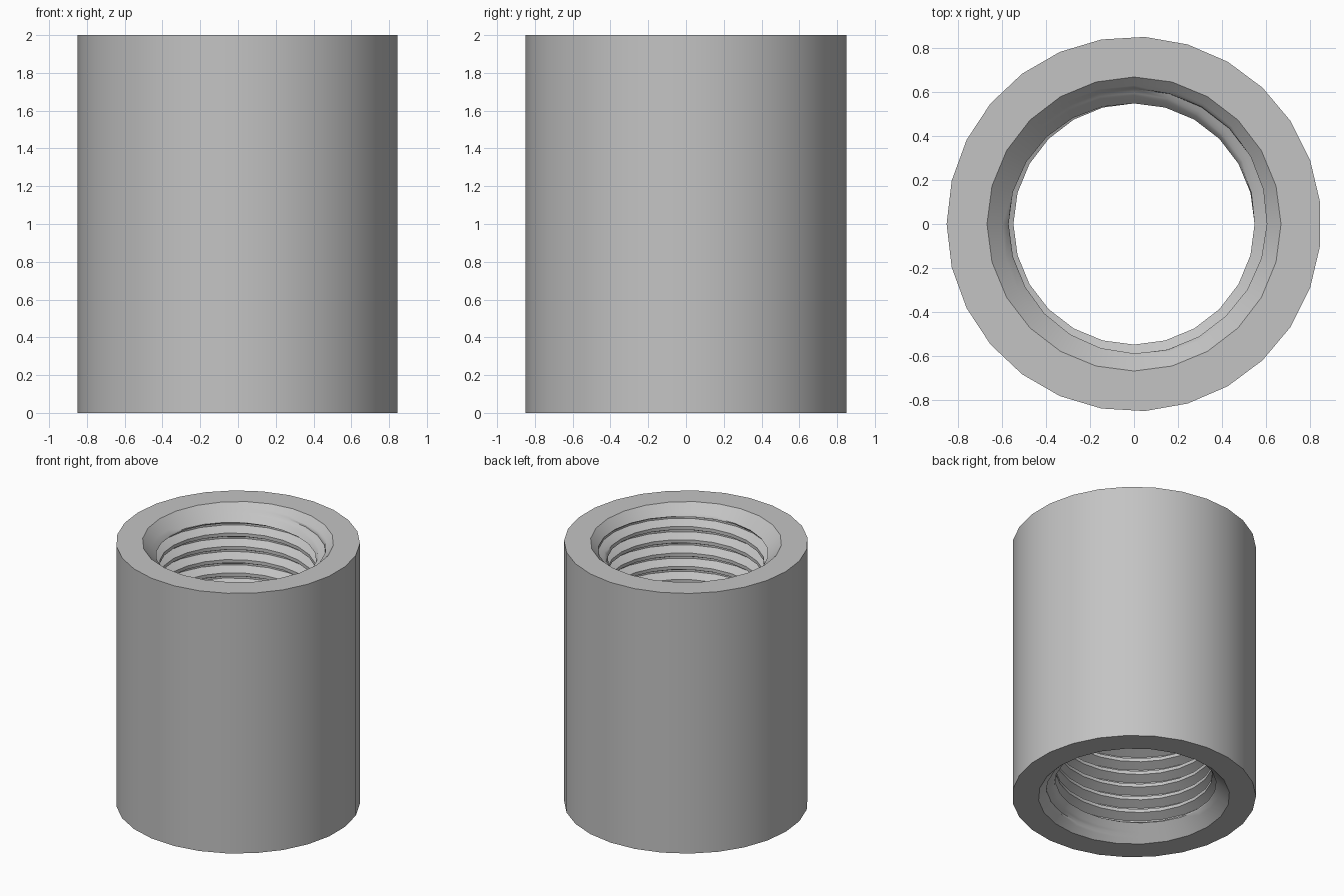
import bpy, bmesh
from math import pi, sin, cos, floor, radians

cube = bpy.data.objects.get("Cube")
if cube:
    bpy.data.objects.remove(cube)

HEIGHT, OUTER_R, OUTER_SIDES = 2.0, 0.85, 27
RIM_R, CREST_R, ROOT_R, BORE_SIDES = 0.667, 0.547, 0.612, 24
PITCH, CREST_Z = 0.102, 1.88
# Rows of one thread turn: position along the pitch
ROWS = [-0.125, 0.125, 0.23, 0.33, 0.4375, 0.5625, 0.67, 0.77]


def thread_radius(t):
    d = abs(t - floor(t + 0.5))            # distance from the crest centre
    f = min(max((d - 0.125) / 0.3125, 0), 1)
    return CREST_R + (ROOT_R - CREST_R) * f


def ring_edges(bm, z):
    return [e for e in bm.edges if e.is_boundary
            and all(abs(v.co.z - z) < 1e-5 for v in e.verts)]


bm = bmesh.new()

# Threaded bore with a 45 degree chamfer at both ends
first = -int(CREST_Z / PITCH) - 3
turns = [k + t for k in range(first, 4) for t in ROWS]
columns = []
for i in range(BORE_SIDES + 1):
    a = 2 * pi * i / BORE_SIDES
    column = []
    for t in turns:
        z = CREST_Z + PITCH * (t + i / BORE_SIDES - 0.125)
        z = min(max(z, 0), HEIGHT)
        phase = (z - CREST_Z) / PITCH - i / BORE_SIDES + 0.125
        r = max(thread_radius(phase), RIM_R - min(z, HEIGHT - z))
        column.append(bm.verts.new((r * cos(a), r * sin(a), z)))
    columns.append(column)
for c, d in zip(columns, columns[1:]):
    for j in range(len(turns) - 1):
        bm.faces.new((c[j], c[j + 1], d[j + 1], d[j]))
bmesh.ops.remove_doubles(bm, verts=bm.verts[:], dist=1e-5)

# Outer wall
angles = [pi + 2 * pi * i / OUTER_SIDES for i in range(OUTER_SIDES)]
low, high = [[bm.verts.new((OUTER_R * cos(a), OUTER_R * sin(a), z)) for a in angles]
             for z in (0, HEIGHT)]
for i in range(OUTER_SIDES):
    j = (i + 1) % OUTER_SIDES
    bm.faces.new((low[i], low[j], high[j], high[i]))

# Flat end rings
for z in (0, HEIGHT):
    bmesh.ops.bridge_loops(bm, edges=ring_edges(bm, z))
bmesh.ops.recalc_face_normals(bm, faces=bm.faces[:])

mesh = bpy.data.meshes.new("threaded_sleeve")
bm.to_mesh(mesh)
bm.free()
sleeve = bpy.data.objects.new("threaded_sleeve", mesh)
bpy.context.collection.objects.link(sleeve)

# Plain grey metal
grey = bpy.data.materials.new("grey_metal")
grey.use_nodes = True
color = (0.55, 0.55, 0.55, 1)
grey.diffuse_color = color
grey.node_tree.nodes["Principled BSDF"].inputs["Base Color"].default_value = color
mesh.materials.append(grey)

bpy.ops.object.select_all(action='DESELECT')
sleeve.select_set(True)
bpy.context.view_layer.objects.active = sleeve
bpy.ops.object.shade_smooth_by_angle(angle=radians(30))
